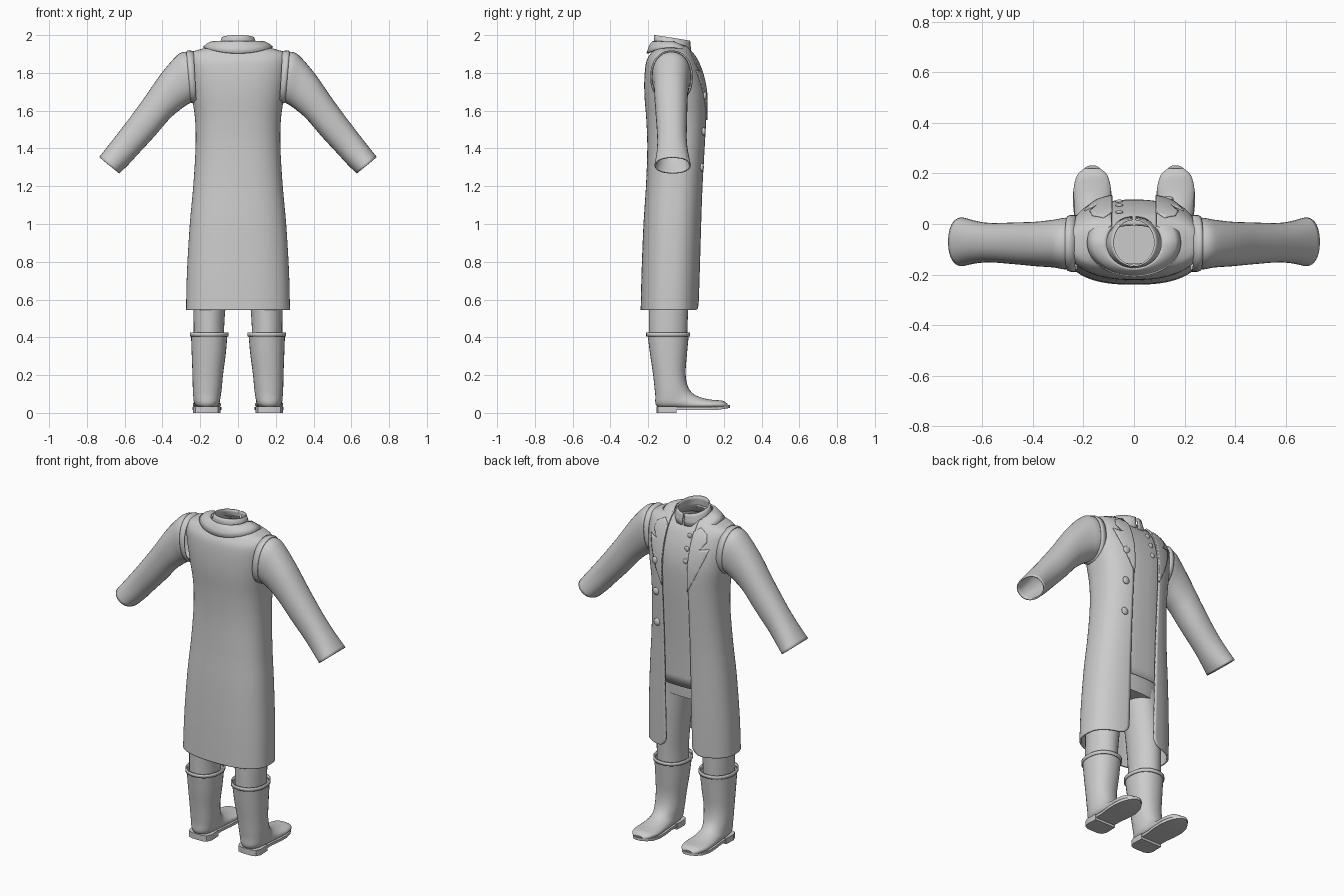
import bpy, bmesh, math
from mathutils import Vector as V

if "Cube" in bpy.data.objects:
    bpy.data.objects.remove(bpy.data.objects["Cube"])

grey = bpy.data.materials.new("cloth_grey")
grey.diffuse_color = (0.6, 0.6, 0.6, 1)
grey.use_nodes = True
grey.node_tree.nodes["Principled BSDF"].inputs["Base Color"].default_value = grey.diffuse_color


def finish(name, bm, thick=0.0, angle=40):
    bmesh.ops.recalc_face_normals(bm, faces=bm.faces)
    me = bpy.data.meshes.new(name)
    bm.to_mesh(me)
    bm.free()
    me.materials.append(grey)
    ob = bpy.data.objects.new(name, me)
    bpy.context.collection.objects.link(ob)
    if thick:
        m = ob.modifiers.new("thickness", 'SOLIDIFY')
        m.thickness, m.offset = thick, 0
    bpy.ops.object.select_all(action='DESELECT')
    ob.select_set(True)
    bpy.context.view_layer.objects.active = ob
    bpy.ops.object.shade_smooth_by_angle(angle=math.radians(angle))
    return ob


def spline(keys, t):
    """Catmull-Rom through rows of numbers, t in 0..len-1."""
    n = len(keys) - 1
    i = min(int(t), n - 1)
    f = t - i
    k = [keys[max(0, min(n, j))] for j in (i - 1, i, i + 1, i + 2)]
    return [0.5 * (2 * b + (c - a) * f + (2 * a - 5 * b + 4 * c - d) * f ** 2
                   + (3 * b - a - 3 * c + d) * f ** 3) for a, b, c, d in zip(*k)]


def dense(keys, per=4):
    return [spline(keys, i / per) for i in range((len(keys) - 1) * per + 1)]


def arc(c, a, b, t0=0.0, t1=2 * math.pi, n=32, p=2.0):
    """Superellipse arc with centre c and half axes a, b."""
    out = []
    for i in range(n + 1):
        t = t0 + (t1 - t0) * i / n
        co, si = math.cos(t), math.sin(t)
        out.append(c + a * math.copysign(abs(co) ** (2 / p), co)
                   + b * math.copysign(abs(si) ** (2 / p), si))
    return out


def loft(name, rings, thick=0.0, caps=(False, False), closed=True, angle=40):
    bm = bmesh.new()
    if closed:
        rings = [r[:-1] for r in rings]
    vs = [[bm.verts.new(q) for q in r] for r in rings]
    n = len(vs[0])
    for r0, r1 in zip(vs, vs[1:]):
        for i in range(n if closed else n - 1):
            j = (i + 1) % n
            bm.faces.new((r0[i], r0[j], r1[j], r1[i]))
    for flag, r in zip(caps, (vs[0], vs[-1])):
        if flag:
            bm.faces.new(r)
    return finish(name, bm, thick, angle)


# Coat body rows: z, half width, back y, front y
BODY = [(.545, .27, -.235, .065), (.75, .265, -.23, .072), (1.0, .25, -.22, .08),
        (1.2, .232, -.207, .088), (1.4, .22, -.2, .1), (1.55, .222, -.205, .108),
        (1.68, .24, -.215, .108), (1.78, .255, -.215, .09), (1.86, .262, -.205, .06),
        (1.9, .25, -.183, .035), (1.92, .2, -.17, .022), (1.94, .12, -.16, .012)]
P = 2.5


def body_row(z):
    lo, hi = 0, len(BODY) - 1
    for _ in range(30):
        mid = (lo + hi) / 2
        lo, hi = (mid, hi) if spline(BODY, mid)[0] < z else (lo, mid)
    return spline(BODY, lo)


def body_arc(row, t0, t1, n, inset=0.0):
    z, w, yb, yf = row
    return arc(V((0, (yb + yf) / 2, z)), V((w - inset, 0, 0)),
               V((0, (yf - yb) / 2 - inset, 0)), t0, t1, n, P)


def front_y(x, z):
    _, w, yb, yf = body_row(z)
    u = max(0, 1 - min(1, abs(x) / w) ** P) ** (1 / P)
    return (yb + yf) / 2 + u * (yf - yb) / 2


def edge_angle(x, w):
    return math.acos(min(.97, x / w) ** (P / 2))


# Long coat, open at the front with rounded hem corners
heights = [.545 + .006 * i for i in range(11)]
rows = [body_row(z) for z in heights] + [r for r in dense(BODY, 5) if r[0] > .62]
rings = []
for r in rows:
    dz = max(0, .06 - (r[0] - .545))
    e = .088 + .06 - math.sqrt(.06 ** 2 - min(dz, .06) ** 2)
    t = edge_angle(e, r[1])
    rings.append(body_arc(r, t, -math.pi - t, 88))
loft("long_coat", rings, .01, closed=False)

# Waistcoat panel behind the opening
rings = []
for r in [body_row(.94)] + [r for r in dense(BODY, 5) if r[0] > .96]:
    t = edge_angle(min(.2, r[1] * .85), r[1])
    rings.append(body_arc(r, t, math.pi - t, 28, .016))
loft("waistcoat", rings, .006, closed=False)

# Upright shirt collar, higher at the back, with a small front split
rings = []
for z, w, d, tilt in ((1.90, .112, .1, 0), (1.94, .102, .096, .01),
                      (1.965, .09, .093, .012), (1.985, .083, .092, .015)):
    rings.append(arc(V((0, -.073, z)), V((w, 0, 0)), V((0, d, -tilt)),
                     math.pi / 2 - .06, -1.5 * math.pi + .06, 40))
loft("shirt_collar", rings, .007, closed=False)

# Folded coat collar around the back of the neck
rings = []
for f in (0, .15, .4, .7, 1):
    ring = []
    for i in range(49):
        t = math.radians(38 - 256 * i / 48)
        s, c = math.sin(t), abs(math.cos(t))
        w, d = .108 + .075 * f, .1 + .03 * f + (.03 * f if s > 0 else 0)
        z_out = 1.903 + .032 * c ** 2 if s < 0 else 1.935 - .14 * s ** 2
        z_in = 1.965 - .04 * max(0, s)
        ring.append(V((math.cos(t) * w, -.075 + s * d,
                       z_in + (z_out - z_in) * f + .012 * math.sin(math.pi * f))))
    rings.append(ring)
loft("coat_collar", rings, .008, closed=False)

# Notched lapels laid on the chest
LAPEL = [(.086, 1.55), (.13, 1.64), (.175, 1.75), (.195, 1.815), (.145, 1.805),
         (.175, 1.85), (.165, 1.89), (.12, 1.915), (.086, 1.89)]
for s, side in ((1, "right"), (-1, "left")):
    bm = bmesh.new()
    bm.faces.new([bm.verts.new((s * x, 0, z)) for x, z in LAPEL])
    for k in range(14):
        for co, no in (((0, 0, 1.57 + .025 * k), (0, 0, 1)),
                       ((s * (.094 + .008 * k), 0, 0), (1, 0, 0))):
            bmesh.ops.bisect_plane(bm, geom=bm.verts[:] + bm.edges[:] + bm.faces[:],
                                   plane_co=co, plane_no=no)
    for v in bm.verts:
        v.co.y = front_y(v.co.x, v.co.z) + .008
    finish("lapel_" + side, bm, .006)

# Sleeves: upper x, z, lower x, z, back y, front y
SLEEVE = [(.255, 1.905, .235, 1.655, -.175, .022), (.295, 1.905, .262, 1.64, -.175, .02),
          (.335, 1.875, .3, 1.615, -.168, .013), (.41, 1.785, .365, 1.56, -.163, .005),
          (.5, 1.655, .445, 1.467, -.155, .002), (.6, 1.52, .53, 1.375, -.148, .0),
          (.67, 1.43, .585, 1.315, -.152, .008), (.732, 1.352, .632, 1.27, -.163, .022)]


def sleeve_ring(r, s, grow=0.0):
    up, lo = V((s * r[0], 0, r[1])), V((s * r[2], 0, r[3]))
    a = (up - lo) / 2
    return arc((up + lo) / 2 + V((0, (r[4] + r[5]) / 2, 0)), a * (1 + grow / a.length),
               V((0, (r[5] - r[4]) / 2 + grow, 0)), p=2.2)


ARMHOLE = [(.235, 1.905, .22, 1.65, -.178, .025), (.262, 1.908, .24, 1.65, -.178, .025),
           (.272, 1.905, .25, 1.652, -.174, .02)]
for s, side in ((1, "right"), (-1, "left")):
    loft("sleeve_" + side, [sleeve_ring(r, s) for r in dense(SLEEVE)], .008)
    loft("armhole_rim_" + side, [sleeve_ring(r, s, .008) for r in ARMHOLE], .006)


# Buttons
def button(name, x, z, r, y):
    bm = bmesh.new()
    bmesh.ops.create_uvsphere(bm, u_segments=20, v_segments=10, radius=r)
    for v in bm.verts:
        v.co = V((v.co.x + x, v.co.y * .5 + y, v.co.z + z))
    finish(name, bm)


for z in (1.68, 1.49, 1.3):
    button("coat_button", .135, z, .022, front_y(.135, z) + .008)
for z in (1.72, 1.79, 1.86):
    button("waistcoat_button", -.058, z, .015, front_y(-.058, z) - .012)

# Trousers: hips and legs
loft("trouser_hips", [arc(V((0, -.08, z)), V((w, 0, 0)), V((0, d, 0)), p=P)
                      for z, w, d in ((.86, .2, .11), (.95, .2, .115), (1.1, .19, .11))],
     caps=(True, True))
LEG = [(.36, .153, .08, .1), (.5, .153, .082, .103), (.7, .14, .092, .108), (.92, .108, .1, .11)]
# Boots: centre x, half width, back/low y, z, front/high y, z
BOOT = [(.152, .097, -.205, .425, .016, .425), (.155, .09, -.19, .31, .005, .31),
        (.16, .081, -.174, .2, -.002, .21), (.163, .076, -.163, .1, .01, .14),
        (.165, .07, -.153, .035, .04, .1), (.165, .068, -.06, .022, .08, .082),
        (.165, .072, .04, .02, .12, .072), (.165, .074, .12, .02, .155, .068),
        (.165, .06, .19, .022, .195, .064), (.165, .032, .218, .025, .22, .048)]
# Sole half outline: y, half width
SOLE = [(-.157, .03), (-.148, .056), (-.12, .069), (-.05, .066), (0, .067), (.06, .075),
        (.12, .077), (.17, .067), (.205, .048), (.225, .026), (.232, .01)]


def slab(name, cx, pts, z0, z1, rise=0.0):
    lift = [rise * max(0, (y - .12) / .11) ** 2 for y, _ in pts]
    bm = bmesh.new()
    strips = [[bm.verts.new((cx + k * w, y, z + h)) for (y, w), h in zip(pts, lift)]
              for k, z in ((-1, z0), (1, z0), (1, z1), (-1, z1))]
    for a, b in zip(strips, strips[1:] + strips[:1]):
        for i in range(len(pts) - 1):
            bm.faces.new((a[i], a[i + 1], b[i + 1], b[i]))
    for e in (0, -1):
        bm.faces.new([st[e] for st in strips])
    finish(name, bm)


for s, side in ((1, "right"), (-1, "left")):
    loft("trouser_leg_" + side, [arc(V((s * x, -.095 + .015 * (z - .4), z)), V((w, 0, 0)),
         V((0, d, 0))) for z, x, w, d in dense(LEG)])
    rings = []
    for x, w, y0, z0, y1, z1 in dense(BOOT):
        p, q = V((0, y0, z0)), V((0, y1, z1))
        rings.append(arc((p + q) / 2 + V((s * x, 0, 0)), V((w, 0, 0)), (q - p) / 2, p=2.2))
    loft("boot_" + side, rings, caps=(False, True))
    loft("boot_cuff_" + side, [arc(V((s * .152, -.095, z)), V((.098, 0, 0)),
         V((0, .112, 0)), p=2.2) for z in (.405, .425)], .008)
    slab("boot_sole_" + side, s * .165, SOLE, .014, .03, .012)
    slab("boot_heel_" + side, s * .165, [(y, w + .003) for y, w in SOLE[:4]], 0, .035)
